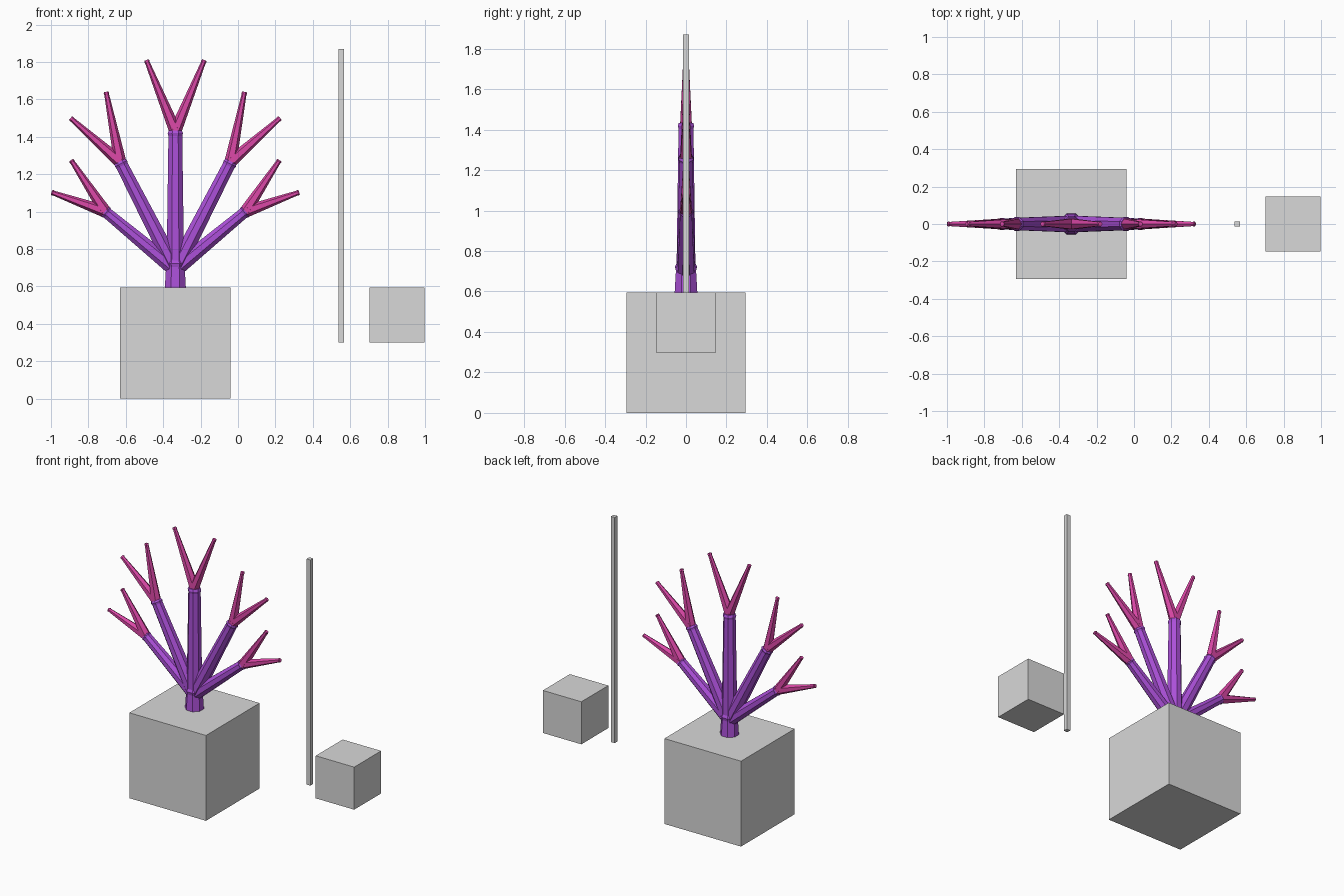
import bpy, bmesh, math
from mathutils import Vector

cube = bpy.data.objects.get("Cube")
if cube:
    bpy.data.objects.remove(cube, do_unlink=True)


def material(name, rgb):
    m = bpy.data.materials.new(name)
    m.use_nodes = True
    m.diffuse_color = (*rgb, 1)
    m.node_tree.nodes["Principled BSDF"].inputs["Base Color"].default_value = (*rgb, 1)
    return m


GREY = material("grey", (0.69, 0.69, 0.69))
PURPLE = material("purple", (0.41, 0.08, 0.69))
PINK = material("magenta", (0.70, 0.063, 0.38))


def add_object(name, bm, mat):
    bmesh.ops.recalc_face_normals(bm, faces=bm.faces)
    mesh = bpy.data.meshes.new(name)
    bm.to_mesh(mesh)
    bm.free()
    mesh.materials.append(mat)
    obj = bpy.data.objects.new(name, mesh)
    bpy.context.collection.objects.link(obj)


def box(name, centre, size):
    bm = bmesh.new()
    bmesh.ops.create_cube(bm, size=1)
    for v in bm.verts:
        v.co = Vector(centre) + v.co * Vector(size)
    add_object(name, bm, GREY)


def limb(name, start, end, rings, mat, sides):
    """Faceted tube in the xz plane; rings are (fraction along, radius)."""
    a, b = Vector((start[0], 0, start[1])), Vector((end[0], 0, end[1]))
    turn = (b - a).to_track_quat('Z', 'Y')
    bm = bmesh.new()
    loops = []
    for t, r in rings:
        angles = [(i + 0.5) * math.tau / sides for i in range(sides)]
        loops.append([bm.verts.new(a.lerp(b, t) + turn @ Vector(
            (r * math.cos(q), r * math.sin(q), 0))) for q in angles])
    for lo, hi in zip(loops, loops[1:]):
        for i in range(sides):
            j = (i + 1) % sides
            bm.faces.new((lo[i], lo[j], hi[j], hi[i]))
    bm.faces.new(loops[0])
    bm.faces.new(loops[-1])
    add_object(name, bm, mat)


# Blocks and upright pole
AXIS = -0.335
box("large_block", (AXIS, 0, 0.297), (0.59, 0.59, 0.594))
box("small_block", (0.85, 0, 0.447), (0.296, 0.296, 0.296))
box("pole", (0.553, 0, 1.085), (0.029, 0.029, 1.57))

# Trunk with a slight collar
limb("trunk", (AXIS, 0.59), (AXIS, 0.74),
     [(0, 0.061), (0.75, 0.054), (0.88, 0.059), (1, 0.050)], PURPLE, 8)


def branch(name, side, tip, base_r, end_r, twig_tips):
    """Branch ending in a knuckle that splits into twigs; x is measured from the trunk."""
    end = (AXIS + side * tip[0], tip[1])
    limb(name, (AXIS, 0.69), end,
         [(0, base_r), (0.965, end_r), (0.985, end_r + 0.004), (1.005, end_r - 0.002)],
         PURPLE, 8)
    for i, (x, z) in enumerate(twig_tips):
        limb(f"{name}_twig_{i + 1}", end, (AXIS + side * x, z),
             [(0, 0.033), (0.96, 0.013), (0.98, 0.015), (1, 0.012)], PINK, 6)


branch("centre_branch", 1, (0, 1.43), 0.051, 0.040, [(-0.155, 1.81), (0.155, 1.81)])
for side, label in ((1, "left"), (-1, "right")):
    branch(f"{label}_middle_branch", side, (0.295, 1.265), 0.048, 0.036,
           [(0.370, 1.64), (0.56, 1.50)])
    branch(f"{label}_lower_branch", side, (0.375, 1.0), 0.045, 0.032,
           [(0.557, 1.275), (0.662, 1.103)])
